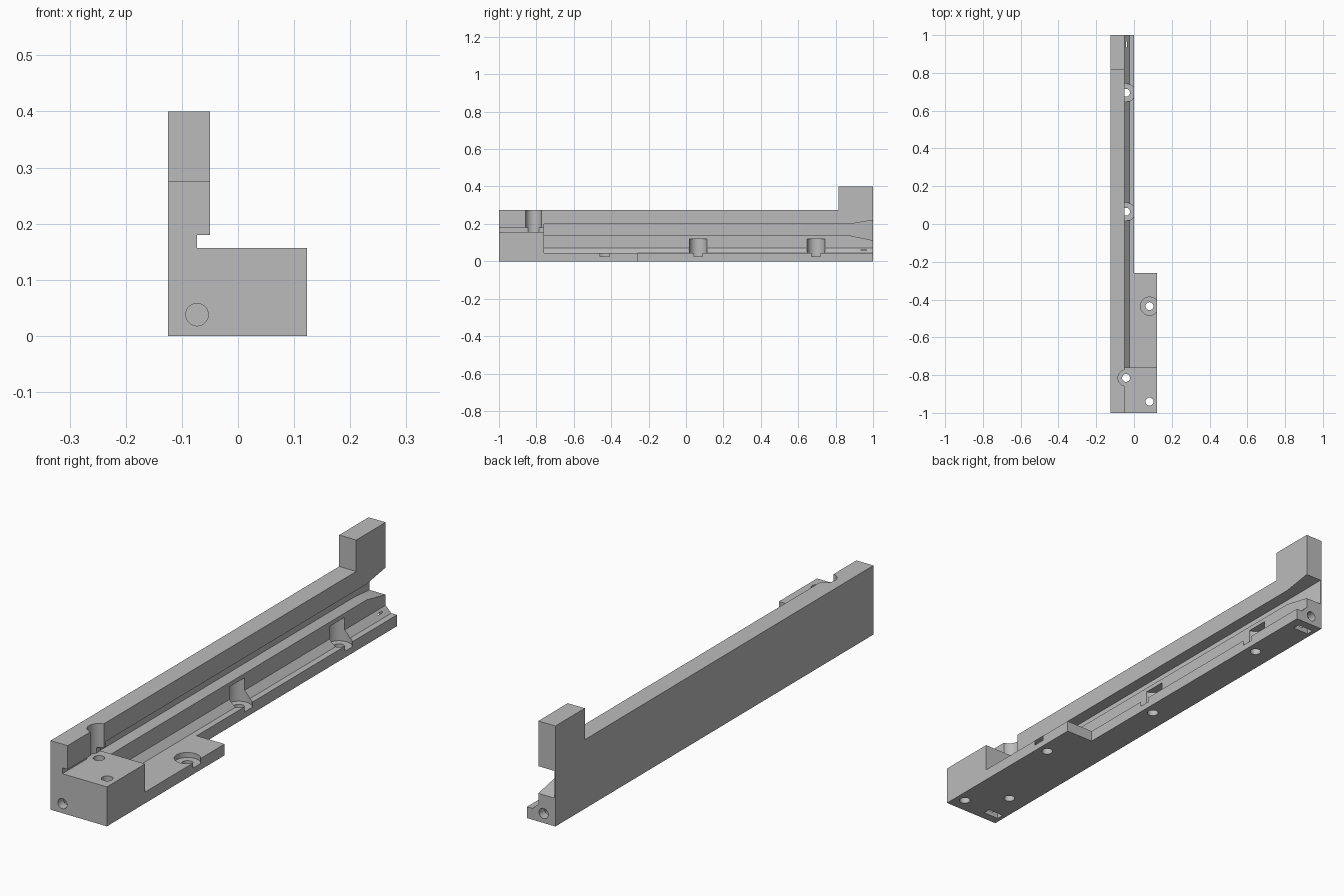
import bpy
import bmesh
from mathutils import Vector, Matrix

old = bpy.data.objects.get("Cube")
if old:
    bpy.data.objects.remove(old, do_unlink=True)

grey = bpy.data.materials.new("plain_grey")
grey.use_nodes = True
colour = (0.5, 0.5, 0.5, 1)
grey.diffuse_color = colour
grey.node_tree.nodes["Principled BSDF"].inputs["Base Color"].default_value = colour


def finish(bm, name):
    bmesh.ops.recalc_face_normals(bm, faces=bm.faces)
    mesh = bpy.data.meshes.new(name)
    bm.to_mesh(mesh)
    bm.free()
    obj = bpy.data.objects.new(name, mesh)
    bpy.context.collection.objects.link(obj)
    mesh.materials.append(grey)
    return obj


def prism(name, points, shift):
    """Extrude a planar outline along a vector."""
    bm = bmesh.new()
    face = bm.faces.new([bm.verts.new(p) for p in points])
    new = bmesh.ops.extrude_face_region(bm, geom=[face])["geom"]
    verts = [v for v in new if isinstance(v, bmesh.types.BMVert)]
    bmesh.ops.translate(bm, verts=verts, vec=Vector(shift))
    return finish(bm, name)


def box(name, x0, x1, y0, y1, z0, z1):
    outline = [(x0, y0, z0), (x1, y0, z0), (x1, y0, z1), (x0, y0, z1)]
    return prism(name, outline, (0, y1 - y0, 0))


def cylinder(name, centre, radius, length, along_y=False):
    bm = bmesh.new()
    bmesh.ops.create_cone(bm, cap_ends=True, segments=40, radius1=radius,
                          radius2=radius, depth=length)
    if along_y:
        bm.transform(Matrix.Rotation(1.5707963, 4, "X"))
    bm.transform(Matrix.Translation(centre))
    return finish(bm, name)


def combine(target, tool, operation):
    mod = target.modifiers.new(operation.lower(), "BOOLEAN")
    mod.operation = operation
    mod.solver = "EXACT"
    mod.object = tool
    bpy.context.view_layer.objects.active = target
    bpy.ops.object.modifier_apply(modifier=mod.name)
    bpy.data.objects.remove(tool, do_unlink=True)


LEFT, WALL, LIP, WIDE = -0.125, -0.05, 0.0, 0.123
BLOCK_END, FOOT_END, FLARE = -0.76, -0.26, 0.88

# Tall wall with the raised end post
side = [(-1, 0), (1, 0), (1, 0.4), (0.815, 0.4), (0.815, 0.275), (-1, 0.275)]
rail = prism("guide_rail", [(LEFT, y, z) for y, z in side], (WALL - LEFT, 0, 0))

# Sloped lip, flat foot and end block
lip = [(-0.1, 0), (LIP, 0), (LIP, 0.045), (-0.025, 0.045), (WALL, 0.07), (-0.1, 0.07)]
lip_part = prism("lip", [(x, -0.9, z) for x, z in lip], (0, 1.9, 0))
combine(rail, lip_part, "UNION")
combine(rail, box("foot", -0.03, WIDE, -0.9, FOOT_END, 0, 0.045), "UNION")
combine(rail, box("end_block", -0.1, WIDE, -1, BLOCK_END, 0, 0.157), "UNION")

# Long groove, its flared entry and the shallow undercut above the block
combine(rail, box("groove", -0.1, 0.2, BLOCK_END, 1.1, 0.137, 0.2), "DIFFERENCE")
bm = bmesh.new()
sections = [(FLARE, -0.1, 0.137, 0.2), (1.0, -0.121, 0.112, 0.22),
            (1.06, -0.121, 0.112, 0.22)]
loops = [[bm.verts.new(p) for p in ((x, y, a), (0.1, y, a), (0.1, y, b), (x, y, b))]
         for y, x, a, b in sections]
for first, second in zip(loops, loops[1:]):
    for i in range(4):
        j = (i + 1) % 4
        bm.faces.new((first[i], first[j], second[j], second[i]))
bm.faces.new(loops[0])
bm.faces.new(loops[-1])
combine(rail, finish(bm, "flared_entry"), "DIFFERENCE")
combine(rail, box("undercut", -0.073, 0.2, -1.1, BLOCK_END, 0.157, 0.18), "DIFFERENCE")

# Screw holes: position, counterbore radius, counterbore floor and top
screws = [(-0.042, 0.695, 0.048, 0.025, 0.12),
          (-0.042, 0.065, 0.048, 0.025, 0.12),
          (0.082, -0.435, 0.048, 0.025, 0.12),
          (-0.042, -0.815, 0.043, 0.157, 0.35),
          (0.082, -0.94, 0, 0, 0.2)]
for x, y, radius, low, high in screws:
    top = max(low, 0.1) + 0.01 if radius else high
    combine(rail, cylinder("screw_hole", (x, y, top / 2 - 0.05), 0.021, top + 0.1),
            "DIFFERENCE")
    if radius:
        combine(rail, cylinder("counterbore", (x, y, (low + high) / 2), radius,
                               high - low), "DIFFERENCE")

# Bolt bore and nut slot at each end
for end in (-1, 1):
    combine(rail, cylinder("end_bore", (-0.073, end, 0.038), 0.02, 0.24, True),
            "DIFFERENCE")
    y = end * 0.95
    combine(rail, box("nut_slot", -0.108, -0.038, y - 0.015, y + 0.015, -0.05, 0.062),
            "DIFFERENCE")

# Crisp edges with smooth hole walls
bpy.ops.object.select_all(action="DESELECT")
rail.select_set(True)
bpy.context.view_layer.objects.active = rail
bpy.ops.object.shade_smooth_by_angle(angle=0.5)
